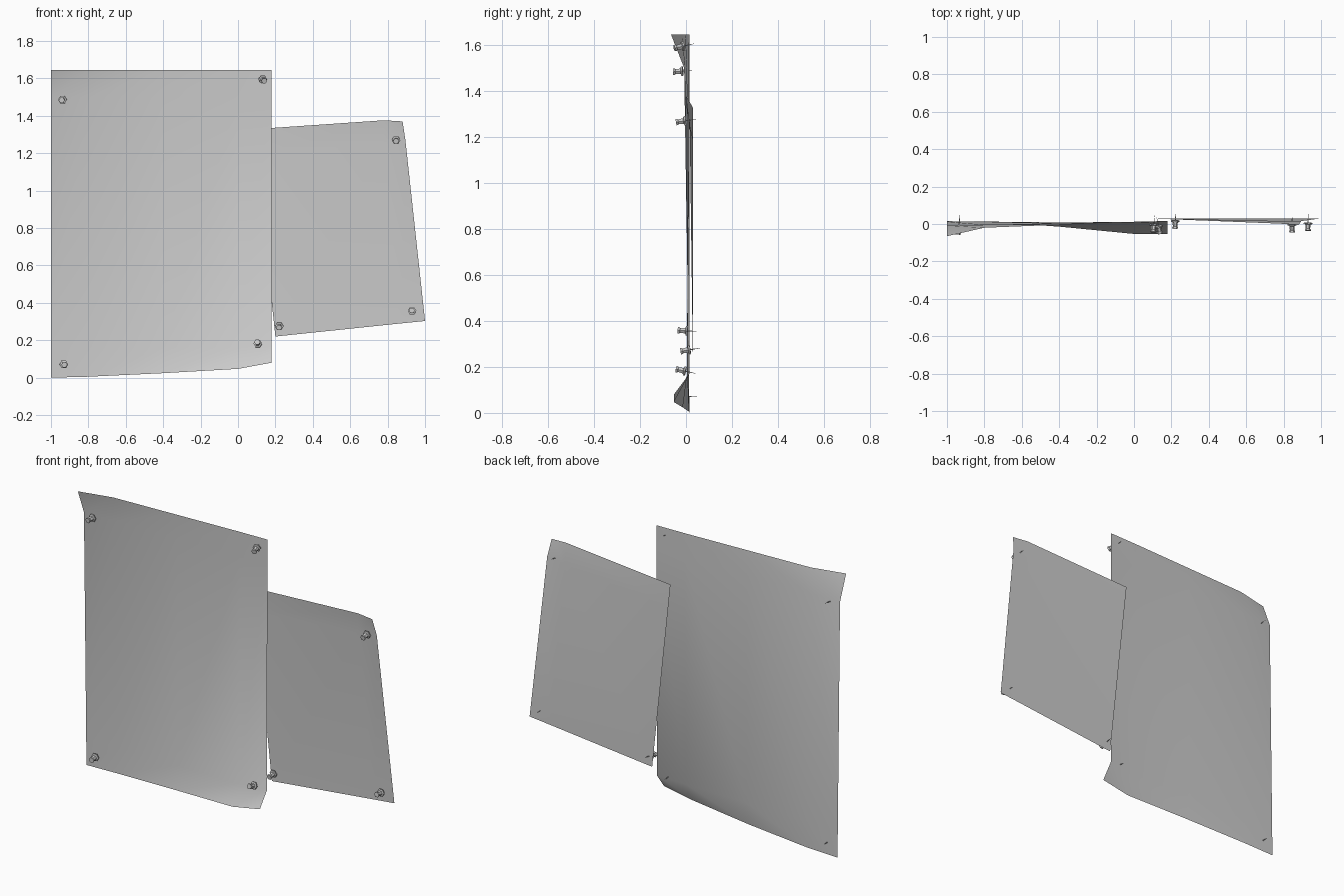
import bpy, bmesh, math
from mathutils import Vector


def make_object(name, bm):
    me = bpy.data.meshes.new(name)
    bm.to_mesh(me)
    bm.free()
    ob = bpy.data.objects.new(name, me)
    bpy.context.collection.objects.link(ob)
    return ob


def sheet(name, rows):
    """Thin paper sheet skinned over rows of points, bottom to top."""
    bm = bmesh.new()
    grid = [[bm.verts.new(p) for p in row] for row in rows]
    for a, b in zip(grid, grid[1:]):
        for i in range(len(a) - 1):
            f = bm.faces.new((a[i], a[i + 1], b[i + 1], b[i]))
            f.smooth = True
    return make_object(name, bm)


def pin(name, x, z, y0, tip):
    """Six-sided push pin: head at y0, leaning so the needle ends at the tip offset."""
    profile = [(0, 0.016), (0.006, 0.016), (0.011, 0.012), (0.033, 0.014),
               (0.036, 0.023), (0.043, 0.023), (0.044, 0.003), (0.09, 0.0006)]
    axis = Vector((tip[0], 0.09, tip[1])).normalized()
    q = Vector((0, 1, 0)).rotation_difference(axis)
    base = Vector((x, y0, z)) - axis * 0.025 + Vector((0, 0.025, 0))
    bm = bmesh.new()
    rings = []
    for d, r in profile:
        ring = []
        for k in range(6):
            a = math.tau * k / 6
            ring.append(bm.verts.new(base + q @ Vector((r * math.cos(a), d, r * math.sin(a)))))
        rings.append(ring)
    for a, b in zip(rings, rings[1:]):
        for k in range(6):
            bm.faces.new((a[k], a[(k + 1) % 6], b[(k + 1) % 6], b[k]))
    bm.faces.new(rings[0])
    bm.faces.new(rings[-1])
    bmesh.ops.recalc_face_normals(bm, faces=bm.faces)
    return make_object(name, bm)


# Large sheet, lower right and upper left corners curling forward
sheet("large_sheet", [
    [(-1, 0.015, 0), (-0.8, 0.013, 0.005), (-0.4, -0.014, 0.024), (0, -0.053, 0.047), (0.18, -0.053, 0.08)],
    [(-1, 0.013, 0.16), (-0.8, 0.013, 0.16), (-0.4, 0.008, 0.16), (0, 0.004, 0.16), (0.18, 0.015, 0.17)],
    [(-1, -0.008, 1.5), (-0.8, -0.004, 1.5), (-0.4, 0.003, 1.5), (0, 0.011, 1.5), (0.18, 0.016, 1.5)],
    [(-1, -0.065, 1.645), (-0.8, -0.02, 1.645), (-0.4, -0.004, 1.645), (0, 0.012, 1.645), (0.18, 0.016, 1.645)],
])

# Small tilted sheet tucked behind, upper right corner curling forward
sheet("small_sheet", [
    [(0.2, 0.03, 0.22), (0.87, 0.03, 0.29), (1.0, 0.03, 0.303)],
    [(0.095, 0.03, 1.19), (0.78, 0.016, 1.255), (0.895, 0.016, 1.27)],
    [(0.08, 0.03, 1.328), (0.78, 0.002, 1.376), (0.88, -0.005, 1.37)],
])

# Push pins: x, z, head y, lean of the needle (x, z)
pins = [(-0.94, 1.485, -0.056, (0.01, 0.006)), (0.135, 1.592, -0.052, (-0.02, 0.02)),
        (-0.93, 0.07, -0.042, (-0.006, 0.004)), (0.105, 0.185, -0.044, (0.008, -0.02)),
        (0.845, 1.268, -0.044, (0.0, 0.014)), (0.93, 0.358, -0.036, (0.003, -0.006)),
        (0.22, 0.272, -0.024, (0.003, 0.015))]
for i, p in enumerate(pins):
    pin(f"push_pin_{i + 1}", *p)
